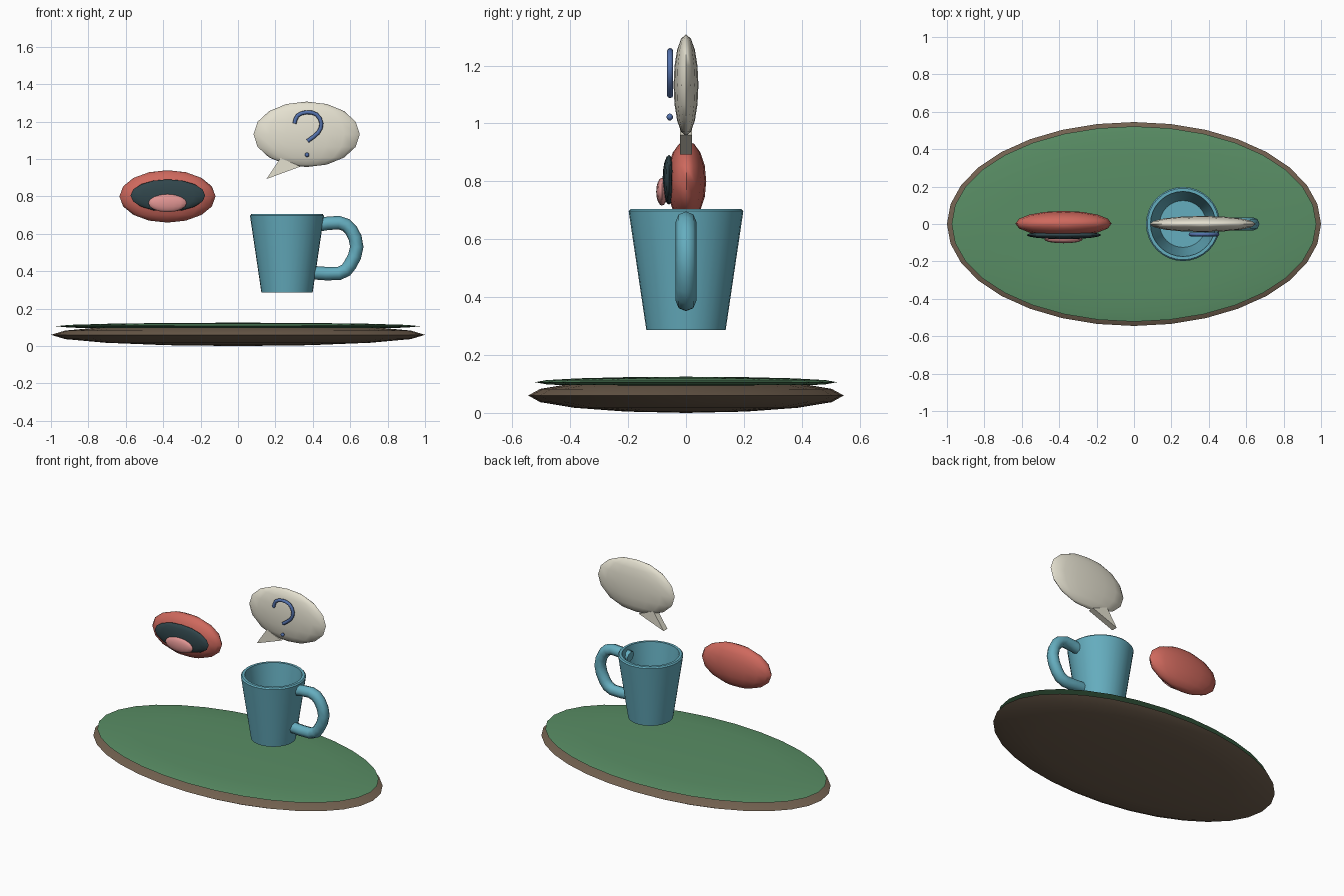
import bpy, bmesh, math
from mathutils import Matrix, Vector

if "Cube" in bpy.data.objects:
    bpy.data.objects.remove(bpy.data.objects["Cube"])


def material(name, rgb):
    m = bpy.data.materials.new(name)
    m.diffuse_color = (*rgb, 1)
    m.use_nodes = True
    m.node_tree.nodes["Principled BSDF"].inputs["Base Color"].default_value = m.diffuse_color
    return m


BROWN = material("brown", (0.17, 0.12, 0.08))
GREEN = material("green", (0.10, 0.27, 0.13))
BLUE = material("teal", (0.13, 0.42, 0.52))
RED = material("red", (0.62, 0.14, 0.11))
DARK = material("dark", (0.03, 0.06, 0.07))
PINK = material("pink", (0.75, 0.30, 0.29))
CREAM = material("cream", (0.78, 0.75, 0.63))
INK = material("ink", (0.09, 0.17, 0.42))


def add(name, bm, mat, angle=40):
    bmesh.ops.recalc_face_normals(bm, faces=bm.faces)
    me = bpy.data.meshes.new(name)
    bm.to_mesh(me)
    bm.free()
    ob = bpy.data.objects.new(name, me)
    bpy.context.collection.objects.link(ob)
    me.materials.append(mat)
    bpy.ops.object.select_all(action='DESELECT')
    bpy.context.view_layer.objects.active = ob
    ob.select_set(True)
    bpy.ops.object.shade_smooth_by_angle(angle=math.radians(angle))
    return ob


def ellipsoid(name, loc, radii, mat, seg=16, rings=8):
    bm = bmesh.new()
    bmesh.ops.create_uvsphere(bm, u_segments=seg, v_segments=rings, radius=1,
                              matrix=Matrix.LocRotScale(Vector(loc), None, Vector(radii)))
    return add(name, bm, mat, 60)


def lathe(name, profile, loc, mat, steps=32):
    bm = bmesh.new()
    vs = [bm.verts.new((r + loc[0], loc[1], z)) for r, z in profile]
    es = [bm.edges.new(p) for p in zip(vs, vs[1:])]
    bmesh.ops.spin(bm, geom=vs + es, cent=loc, axis=(0, 0, 1),
                   angle=math.tau, steps=steps, use_duplicate=False)
    bmesh.ops.remove_doubles(bm, verts=bm.verts, dist=1e-5)
    return add(name, bm, mat, 35)


def tube(name, points, y, radius, mat, sides=8, caps=False, sub=2):
    """Round tube along a smooth path in the x-z plane."""
    p = [Vector((x, y, z)) for x, z in points]
    ext = [2 * p[0] - p[1]] + p + [2 * p[-1] - p[-2]]
    path = []
    for a, b, c, d in zip(ext, ext[1:], ext[2:], ext[3:]):
        for i in range(sub):
            t = i / sub
            path.append(0.5 * (2 * b + (c - a) * t + (2 * a - 5 * b + 4 * c - d) * t ** 2
                               + (3 * b - a - 3 * c + d) * t ** 3))
    path.append(p[-1])
    bm = bmesh.new()
    rings = []
    side = Vector((0, 1, 0))
    for i, q in enumerate(path):
        tan = (path[min(i + 1, len(path) - 1)] - path[max(i - 1, 0)]).normalized()
        n = tan.cross(side)
        angles = [math.tau * k / sides for k in range(sides)]
        rings.append([bm.verts.new(q + radius * (math.cos(a) * n + math.sin(a) * side))
                      for a in angles])
    for r, s in zip(rings, rings[1:]):
        for k in range(sides):
            j = (k + 1) % sides
            bm.faces.new((r[k], r[j], s[j], s[k]))
    if caps:
        bm.faces.new(rings[0])
        bm.faces.new(rings[-1])
    return add(name, bm, mat, 60)


# Oval base with green top
ellipsoid("base", (0, 0, 0.06), (1, 0.545, 0.06), BROWN, 32, 8)
ellipsoid("base_top", (0, 0, 0.106), (0.975, 0.522, 0.019), GREEN, 32, 8)

# Hollow mug and handle
lathe("mug", [(0, 0.286), (0.137, 0.286), (0.198, 0.697), (0.191, 0.705),
              (0.174, 0.705), (0.125, 0.31), (0, 0.31)], (0.262, 0, 0), BLUE)
tube("mug_handle", [(0.41, 0.645), (0.54, 0.66), (0.605, 0.62), (0.635, 0.53),
                    (0.60, 0.435), (0.54, 0.388), (0.39, 0.393)], 0, 0.036, BLUE, caps=True)

# Open mouth
ellipsoid("lips", (-0.377, 0.002, 0.80), (0.257, 0.068, 0.14), RED)
ellipsoid("mouth_opening", (-0.375, -0.059, 0.805), (0.20, 0.022, 0.086), DARK)
ellipsoid("tongue", (-0.377, -0.083, 0.764), (0.102, 0.02, 0.048), PINK)

# Speech bubble with a wedge tail
ellipsoid("bubble", (0.367, 0, 1.132), (0.284, 0.043, 0.175), CREAM)
bm = bmesh.new()
tail = [(0.152, 0.893), (0.335, 0.96), (0.227, 1.005)]
front, back = [[bm.verts.new((x, y, z)) for x, z in tail] for y in (-0.02, 0.02)]
bm.faces.new(front)
bm.faces.new(back)
for i in range(3):
    j = (i + 1) % 3
    bm.faces.new((front[i], front[j], back[j], back[i]))
add("bubble_tail", bm, CREAM, 20)

# Query symbol on the bubble: hook and dot
tube("query_hook", [(0.302, 1.19), (0.318, 1.232), (0.366, 1.25), (0.42, 1.238),
                    (0.446, 1.19), (0.428, 1.14), (0.372, 1.096)],
     -0.055, 0.0105, INK, caps=True)
ellipsoid("query_dot", (0.369, -0.056, 1.022), (0.012, 0.011, 0.012), INK)
